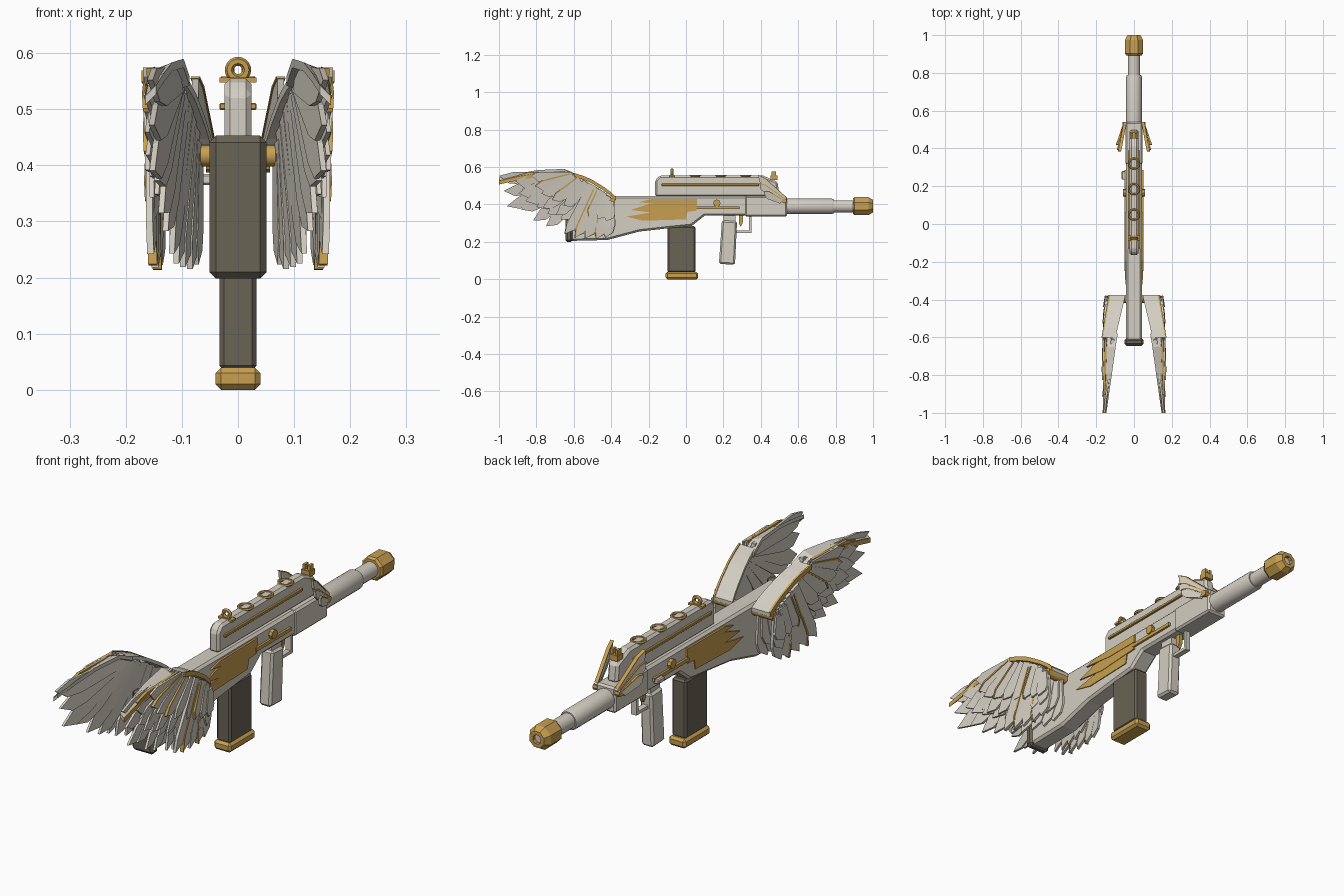
import bpy, bmesh, math
from mathutils import Vector, Matrix

if "Cube" in bpy.data.objects:
    bpy.data.objects.remove(bpy.data.objects["Cube"])


def material(name, rgb):
    m = bpy.data.materials.new(name)
    m.use_nodes = True
    m.diffuse_color = (*rgb, 1)
    m.node_tree.nodes["Principled BSDF"].inputs["Base Color"].default_value = (*rgb, 1)
    return m


IVORY = material("warm ivory", (0.66, 0.62, 0.54))
GOLD = material("old gold", (0.58, 0.35, 0.08))
DARK = material("dark olive", (0.14, 0.125, 0.09))


def finish(name, bm, mats, bevel=0, smooth=False):
    bmesh.ops.recalc_face_normals(bm, faces=bm.faces)
    me = bpy.data.meshes.new(name)
    bm.to_mesh(me)
    bm.free()
    for m in mats:
        me.materials.append(m)
    ob = bpy.data.objects.new(name, me)
    bpy.context.collection.objects.link(ob)
    if bevel:
        mod = ob.modifiers.new("chamfer", "BEVEL")
        mod.width = bevel
        mod.segments = 1
        mod.angle_limit = math.radians(40)
    if smooth:
        bpy.ops.object.select_all(action="DESELECT")
        ob.select_set(True)
        bpy.context.view_layer.objects.active = ob
        bpy.ops.object.shade_smooth_by_angle(angle=math.radians(35))
    return ob


def slab(bm, near, far, mat=0):
    """Closed solid between two matching loops of points."""
    a = [bm.verts.new(p) for p in near]
    b = [bm.verts.new(p) for p in far]
    n = len(a)
    faces = [bm.faces.new(a), bm.faces.new(b[::-1])]
    faces += [bm.faces.new((a[i], b[i], b[(i + 1) % n], a[(i + 1) % n])) for i in range(n)]
    for f in faces:
        f.material_index = mat


def prism(name, pts, x0, x1, mat, bevel=0):
    """Side profile (y, z) extruded across x."""
    bm = bmesh.new()
    slab(bm, [(x0, y, z) for y, z in pts], [(x1, y, z) for y, z in pts])
    return finish(name, bm, [mat], bevel)


def block(name, x0, x1, y0, y1, z0, z1, mat, bevel=0):
    return prism(name, [(y0, z0), (y1, z0), (y1, z1), (y0, z1)], x0, x1, mat, bevel)


def lathe(name, profile, z, sides, mat, smooth=True):
    """Profile (radius, y) turned about the barrel axis."""
    bm = bmesh.new()
    rings = []
    for r, y in profile:
        angles = [2 * math.pi * (i + 0.5) / sides for i in range(sides)]
        rings.append([bm.verts.new((r * math.cos(a), y, z + r * math.sin(a))) for a in angles])
    for a, b in zip(rings, rings[1:]):
        for i in range(sides):
            j = (i + 1) % sides
            bm.faces.new((a[i], a[j], b[j], b[i]))
    bm.faces.new(rings[0])
    bm.faces.new(rings[-1])
    return finish(name, bm, [mat], smooth=smooth)


def rod(name, x0, x1, y, z, r, mat, sides=12):
    bm = bmesh.new()
    m = Matrix.Translation(((x0 + x1) / 2, y, z)) @ Matrix.Rotation(math.pi / 2, 4, "Y")
    bmesh.ops.create_cone(bm, cap_ends=True, segments=sides, radius1=r, radius2=r,
                          depth=abs(x1 - x0), matrix=m)
    return finish(name, bm, [mat], smooth=True)


def ring(name, loc, major, minor, mat, upright=False):
    bpy.ops.mesh.primitive_torus_add(location=loc, major_radius=major, minor_radius=minor,
                                     major_segments=20, minor_segments=6,
                                     rotation=(math.pi / 2 if upright else 0, 0, 0))
    ob = bpy.context.object
    ob.name = name
    ob.data.materials.append(mat)


def along(pts, t):
    """Point at fraction t of a path, by index."""
    f = min(t, 0.9999) * (len(pts) - 1)
    i = int(f)
    return Vector(pts[i]).lerp(Vector(pts[i + 1]), f - i)


def spread(y, x_front, x_mid, x_back):
    """Sideways position of the wing at depth y: hinge, shoulder, rear tip."""
    if y > -.6:
        return x_front + (x_mid - x_front) * (-.375 - y) / .225
    return x_mid + (x_back - x_mid) * (-.6 - y) / .4


def feather(bm, root, tip, width, x0, x1, s, thick=0.008, tilt=0.15, trim=False):
    """Pointed blade in the side plane; trim adds a thin gold upper edge."""
    d = Vector(tip) - Vector(root)
    length = d.length
    d.normalize()
    p = Vector((d.y, -d.x))

    def place(u, v, off):
        q = Vector(root) + d * (u * length) + p * (v * width)
        return (s * (x0 + (x1 - x0) * u + tilt * v * width + off), q.x, q.y)

    def piece(shape, half, mat):
        slab(bm, [place(u, v, -half) for u, v in shape], [place(u, v, half) for u, v in shape], mat)

    piece([(0, -.3), (.65, -.5), (.86, -.35), (1, .25), (.8, .5), (0, .35)], thick / 2, 0)
    if trim:
        piece([(.05, .28), (.8, .4), (1, .16), (1, .27), (.8, .53), (.05, .39)], thick / 2 + .002, 1)


def band(name, spine, inner, outer, s, drop):
    """Ribbon bent along a side path, with a raised gold rim on its outer edge."""
    bm = bmesh.new()
    for p, q in zip(spine, spine[1:]):
        for a, b, mat, lift in ((0, .9, 0, 0), (.9, 1, 1, .004)):
            loops = []
            for y, z in (p, q):
                xi, xo = spread(y, *inner), spread(y, *outer)
                (xa, za), (xb, zb) = ((s * (xi + (xo - xi) * f), z - drop * f) for f in (a, b))
                loops.append([(xa, y, za + lift), (xb, y, zb + lift), (xb, y, zb - .016), (xa, y, za - .016)])
            slab(bm, *loops, mat)
    finish(name, bm, [IVORY, GOLD])


# Main body and stock
prism("stock_and_body", [(-.62, .205), (-.42, .21), (-.25, .255), (-.1, .272), (.03, .285), (.1, .34),
                         (.33, .34), (.33, .445), (-.62, .445)], -.042, .042, IVORY, .01)
block("butt_pad", -.051, .051, -.645, -.605, .198, .453, DARK, .012)
block("front_receiver", -.046, .046, .315, .54, .335, .445, IVORY, .008)

# Upper rail with its sights and clips
prism("upper_rail", [(-.165, .44), (-.165, .53), (-.14, .555), (.41, .555), (.49, .52), (.5, .44)],
      -.024, .024, IVORY, .01)
for i in range(3):
    ring(f"rail_clip_{i + 1}", (0, .05 + .135 * i, .553), .027, .006, GOLD)
block("rear_sight_base", -.033, .033, -.088, -.062, .548, .557, GOLD)
ring("rear_sight_ring", (0, -.075, .57), .0155, .008, GOLD, True)
block("front_sight_base", -.02, .02, .452, .488, .53, .554, GOLD)
for s in (-1, 1):
    block("front_sight_prong", s * .006, s * .017, .458, .482, .55, .575, GOLD)

# Barrel
lathe("barrel_sleeve", [(.036, .53), (.042, .535), (.042, .78), (.038, .79)], .39, 16, IVORY)
lathe("barrel", [(.033, .77), (.033, .91)], .39, 16, IVORY)
lathe("muzzle", [(.044, .892), (.052, .902), (.052, .975), (.036, 1), (.02, 1), (.02, .96)], .391, 8, GOLD, False)
lathe("muzzle_bore", [(.019, .95), (.019, .985)], .391, 12, IVORY)

# Magazine, grip and trigger
block("magazine", -.033, .033, -.1, .05, .035, .284, DARK, .008)
block("magazine_base", -.04, .04, -.11, .065, 0, .04, GOLD, .01)
prism("grip", [(.176, .082), (.262, .078), (.273, .31), (.192, .315)], -.028, .028, IVORY, .009)
block("grip_mount", -.018, .018, .2, .265, .3, .35, IVORY)
block("trigger_guard", -.012, .012, .26, .35, .247, .26, IVORY)
block("trigger_guard_post", -.012, .012, .337, .35, .25, .345, IVORY)
prism("trigger", [(.283, .35), (.307, .35), (.303, .3), (.292, .28), (.282, .3)], -.008, .008, GOLD)
block("bolt_handle", -.066, -.04, .235, .28, .365, .385, IVORY, .004)

EMBLEM = [[(-.32, .335), (-.23, .313), (0, .32), (.01, .37), (-.14, .365)],
          [(-.295, .37), (-.15, .352), (.055, .365), (.055, .405), (-.2, .402)],
          [(-.25, .412), (-.1, .395), (.06, .395), (.06, .43), (-.19, .428)]]
SHOULDER = [(-.375, .437), (-.403, .463), (-.435, .487), (-.505, .53), (-.55, .549), (-.6, .565)]
CREST = [(-.58, .558), (-.65, .59), (-.79, .584), (-.9, .565), (-1, .543)]
ROOTS = [(-.405, .42), (-.44, .465), (-.5, .505), (-.56, .53), (-.6, .545), (-.61, .552)]
DOWN_TIPS = [(-.415, .222), (-.465, .212), (-.525, .213), (-.58, .218), (-.635, .235)]
REAR_TIPS = [(-.735, .272), (-.805, .302), (-.875, .358), (-.95, .375), (-.97, .455), (-1, .535)]
TIPS = DOWN_TIPS + REAR_TIPS
INNER, OUTER = (.045, .098, .148), (.135, .172, .166)

for s, side in ((1, "left"), (-1, "right")):
    # Side ornaments
    for i, pts in enumerate(EMBLEM):
        prism(f"{side}_emblem_feather_{i + 1}", pts, s * .04, s * (.046 + .002 * i), GOLD)
    block(f"{side}_body_strip", s * .04, s * .051, .05, .285, .375, .39, GOLD)
    block(f"{side}_rail_strip", s * .02, s * .033, -.13, .39, .499, .511, GOLD, .002)
    rod(f"{side}_body_knob", s * .04, s * .057, .165, .407, .02, GOLD, 8)

    # Curved shoulder, rearward crest and hinge rod
    band(f"{side}_shoulder_plate", SHOULDER, INNER, OUTER, s, 0)
    band(f"{side}_crest", CREST, (.045, .09, .146), (.135, .152, .166), s, .02)
    rod(f"{side}_hinge_rod", s * .04, s * .14, -.398, .417, .019, GOLD)

    # Long flight feathers on the inner face, with shorter ones filling between
    bm = bmesh.new()
    for i, tip in enumerate(TIPS):
        t = i / (len(TIPS) - 1)
        root = along(ROOTS, t)
        x0, x1 = (spread(y, *INNER) + .018 - .012 * t for y in (root.x, tip[0]))
        feather(bm, root, tip, .07, x0, x1, s, .01)
        if i:
            between = along(TIPS, t - .05)
            feather(bm, along(ROOTS, t - .05), root.lerp(between, .8), .075, x0 + .008, x1 + .008, s, .008)
    finish(f"{side}_flight_feathers", bm, [IVORY])

    # Outer feathers: long hanging ones, then stepped coverts with thin gold edges
    bm = bmesh.new()
    for i, tip in enumerate(DOWN_TIPS):
        root = along(ROOTS, i / 10)
        feather(bm, root, tip, .062, .14 + .004 * i, .138 + .004 * i, s, .012, .12, i in (1, 3))
    for i in range(9):
        t = i / 8
        root, tip = along(ROOTS, t), along(TIPS, t)
        x = .152 + .006 * t
        feather(bm, root, root.lerp(tip, .55), .06, x, x + .004, s, .008, .15, i in (2, 5, 7))
        feather(bm, root, root.lerp(tip, .75), .06, x - .012, x - .004, s, .008, .15, i == 8)
    finish(f"{side}_covert_feathers", bm, [IVORY, GOLD])

    # Small wing beside the front of the rail
    bm = bmesh.new()
    for i, tip in enumerate(((.38, .55), (.388, .505), (.415, .462))):
        feather(bm, (.53 - .01 * i, .425 - .005 * i), tip, .04, .05 + .004 * i, .078 + .006 * i, s, .012, -.2, True)
    finish(f"{side}_small_wing", bm, [IVORY, GOLD])
    rod(f"{side}_small_wing_hinge", s * .04, s * .062, .525, .42, .014, GOLD, 8)
